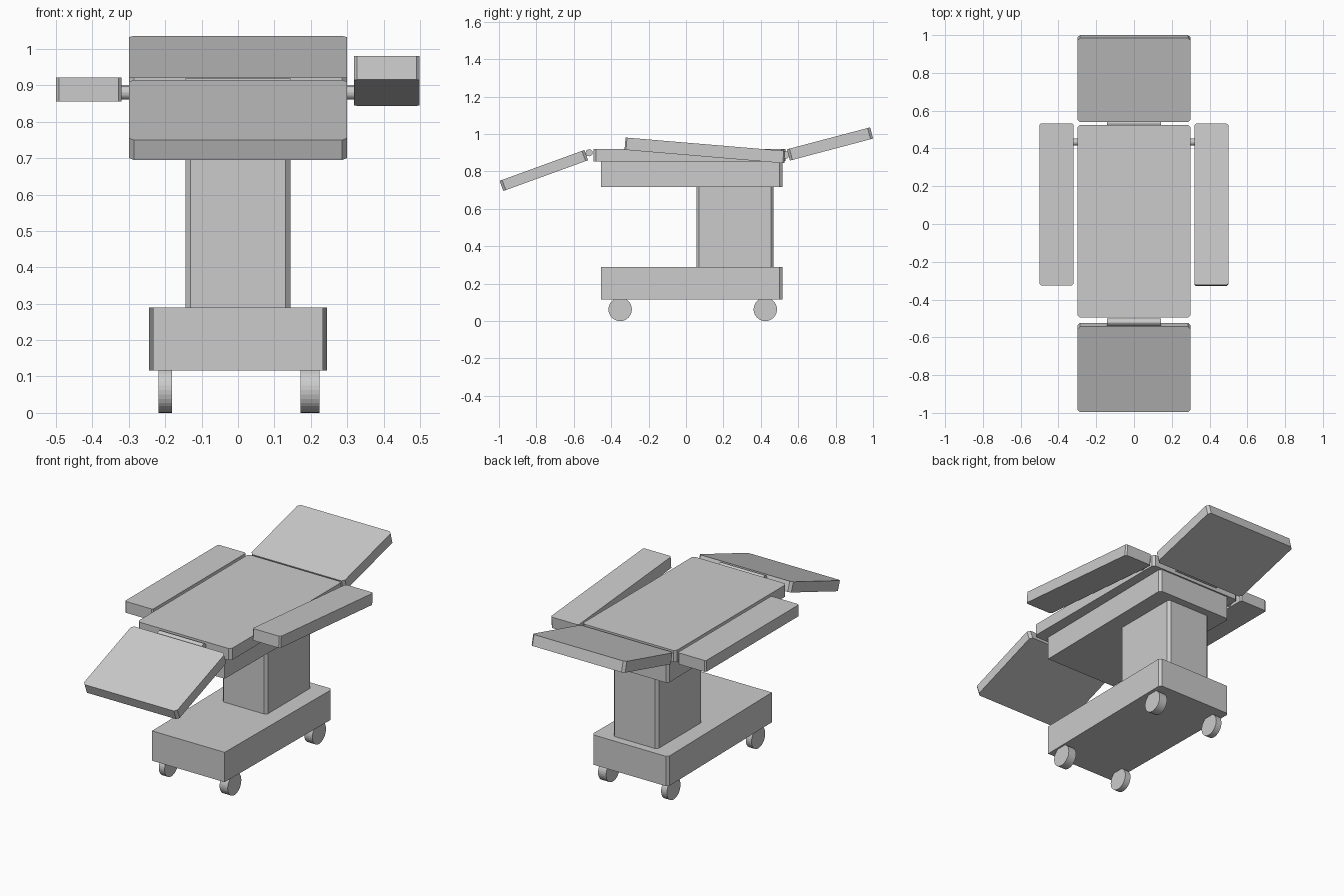
import bpy, bmesh
from math import radians, pi

if "Cube" in bpy.data.objects:
    bpy.data.objects.remove(bpy.data.objects["Cube"])


def prism(name, outline, z0, z1):
    """Extrude an xy outline between two heights."""
    bm = bmesh.new()
    face = bm.faces.new([bm.verts.new((x, y, z0)) for x, y in outline])
    top = bmesh.ops.extrude_face_region(bm, geom=[face])["geom"]
    verts = [g for g in top if isinstance(g, bmesh.types.BMVert)]
    bmesh.ops.translate(bm, verts=verts, vec=(0, 0, z1 - z0))
    bmesh.ops.recalc_face_normals(bm, faces=bm.faces)
    mesh = bpy.data.meshes.new(name)
    bm.to_mesh(mesh)
    bm.free()
    ob = bpy.data.objects.new(name, mesh)
    bpy.context.collection.objects.link(ob)
    return ob


def slab(name, centre, size, chamfer=0.014, tilt=0):
    """Board with chamfered vertical corners, tilted about x."""
    a, b, t = (s / 2 for s in size)
    c = chamfer
    pts = [(a, c - b), (a, b - c), (a - c, b), (c - a, b),
           (-a, b - c), (-a, c - b), (c - a, -b), (a - c, -b)]
    ob = prism(name, pts, -t, t)
    ob.location = centre
    ob.rotation_euler.x = radians(tilt)
    return ob


def rod(name, x0, x1, y, z, radius, sides):
    """Cylinder lying along x."""
    bpy.ops.mesh.primitive_cylinder_add(
        vertices=sides, radius=radius, depth=x1 - x0,
        location=((x0 + x1) / 2, y, z), rotation=(0, pi / 2, 0))
    bpy.context.object.name = name


# Base and matching frame under the top, chamfered at the rear corners
plan = [(-0.233, -0.455), (0.233, -0.455), (0.245, 0.50),
        (0.232, 0.516), (-0.232, 0.516), (-0.245, 0.50)]
prism("base", plan, 0.116, 0.289)
prism("top_frame", plan, 0.716, 0.853)

# Column
slab("column", (0, 0.262, 0.5025), (0.288, 0.414, 0.43))

# Cushioned sections
slab("table_top", (0, 0.015, 0.887), (0.6, 1.02, 0.068))
slab("head_section", (0, 0.77, 0.947), (0.6, 0.46, 0.062), tilt=14.8)
slab("leg_section", (0, -0.76, 0.805), (0.6, 0.482, 0.058), tilt=20)

# Hinges at both ends
rod("head_hinge", -0.144, 0.144, 0.535, 0.888, 0.019, 16)
rod("leg_hinge", -0.144, 0.144, -0.518, 0.90, 0.019, 16)

# Arm rests and pegs
slab("left_arm_rest", (-0.41, 0.104, 0.888), (0.18, 0.857, 0.066), 0.008)
slab("right_arm_rest", (0.409, 0.101, 0.9125), (0.18, 0.857, 0.066), 0.008, -4.8)
for side, x0, x1 in (("left", -0.33, -0.29), ("right", 0.29, 0.33)):
    rod(side + "_arm_peg", x0, x1, 0.434, 0.88, 0.019, 16)

# Wheels
for end, y in (("front", -0.352), ("rear", 0.424)):
    for side, x0, x1 in (("left", -0.218, -0.181), ("right", 0.172, 0.224)):
        rod(f"{end}_{side}_wheel", x0, x1, y, 0.0625, 0.0625, 32)
